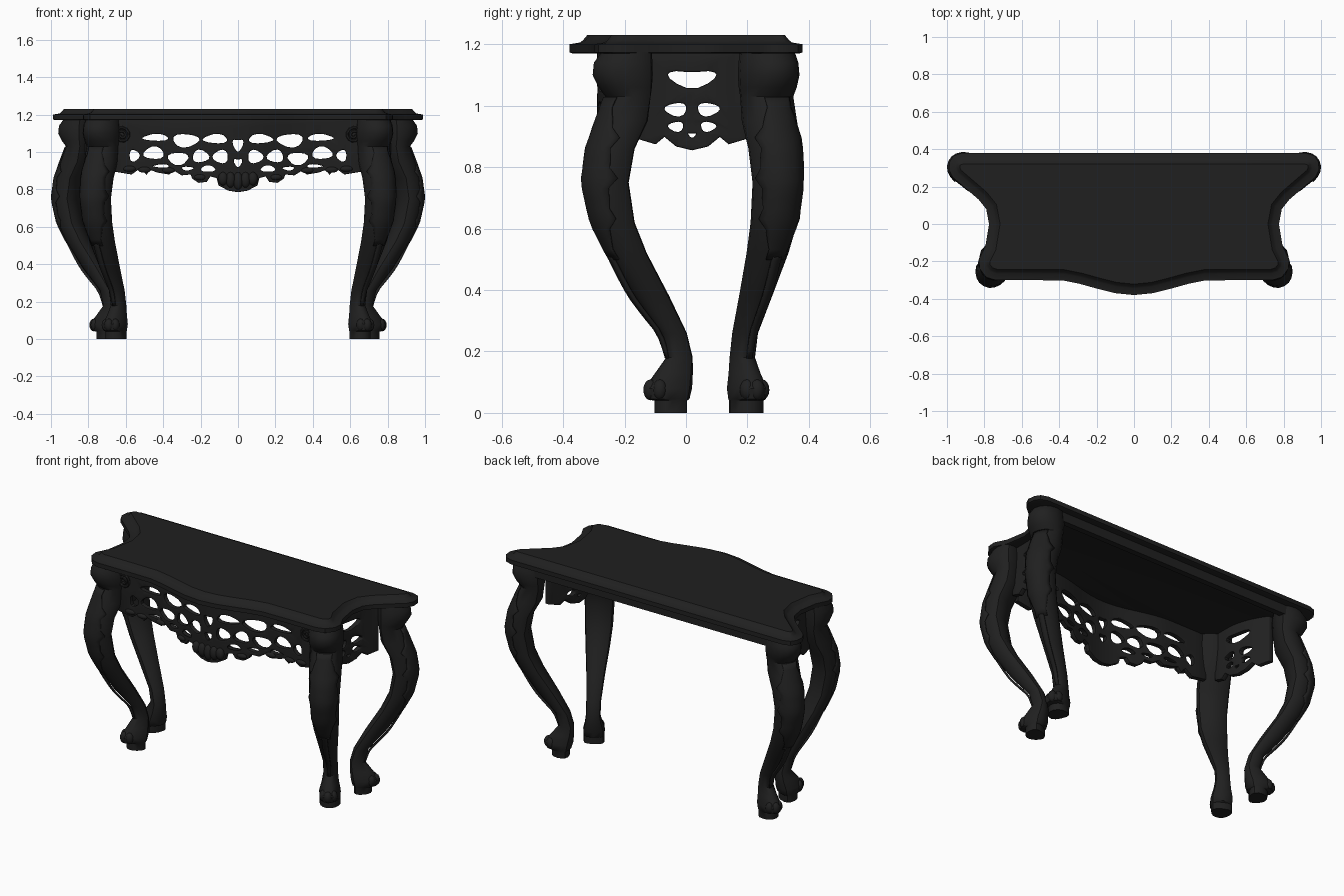
import bpy, bmesh, math
from mathutils import Vector

cube = bpy.data.objects.get("Cube")
if cube:
    bpy.data.objects.remove(cube, do_unlink=True)

black = bpy.data.materials.new("black lacquer")
black.use_nodes = True
black.diffuse_color = (0.0145, 0.0145, 0.0145, 1)
black.node_tree.nodes["Principled BSDF"].inputs["Base Color"].default_value = black.diffuse_color


def finish(name, bm, mirror=False, thickness=0):
    """Turn a bmesh into a shaded object, optionally thickened and mirrored."""
    bmesh.ops.recalc_face_normals(bm, faces=bm.faces)
    mesh = bpy.data.meshes.new(name)
    bm.to_mesh(mesh)
    bm.free()
    mesh.materials.append(black)
    obj = bpy.data.objects.new(name, mesh)
    bpy.context.collection.objects.link(obj)
    bpy.ops.object.select_all(action='DESELECT')
    obj.select_set(True)
    bpy.context.view_layer.objects.active = obj
    bpy.ops.object.shade_smooth_by_angle(angle=math.radians(35))
    if thickness:
        solid = obj.modifiers.new("thickness", 'SOLIDIFY')
        solid.thickness = thickness
        solid.offset = 0
    if mirror:
        obj.modifiers.new("mirror", 'MIRROR')
    return obj


def loft(bm, rings, closed=True):
    """Skin a list of equally long point rings."""
    rows = [[bm.verts.new(p) for p in ring] for ring in rings]
    n = len(rows[0])
    for a, b in zip(rows, rows[1:]):
        for i in range(n if closed else n - 1):
            j = (i + 1) % n
            bm.faces.new((a[i], a[j], b[j], b[i]))
    if closed:
        bm.faces.new(rows[0][::-1])
        bm.faces.new(rows[-1])


def ball(bm, centre, size):
    made = bmesh.ops.create_uvsphere(bm, u_segments=12, v_segments=8, radius=1)
    for v in made["verts"]:
        v.co = Vector(centre) + Vector(a * b for a, b in zip(v.co, size))


# Table top: moulded slab with bowed front and waisted sides
half = [(0, -.38), (.1, -.37), (.2, -.345), (.29, -.32), (.38, -.302), (.55, -.3), (.74, -.3),
        (.79, -.285), (.825, -.24), (.83, -.19), (.795, -.12), (.775, 0), (.79, .08), (.83, .13),
        (.9, .19), (.97, .25), (.99, .29), (.985, .335), (.965, .365), (.92, .38)]
outline = [Vector(p) for p in half + [(-x, y) for x, y in half[:0:-1]]]


def inset(points, d):
    out = []
    for i, p in enumerate(points):
        a = (p - points[i - 1]).normalized()
        b = (points[(i + 1) % len(points)] - p).normalized()
        na, nb = Vector((-a.y, a.x)), Vector((-b.y, b.x))
        out.append(p + (na + nb) * d / (1 + na.dot(nb)))
    return out


bm = bmesh.new()
layers = [(1.17, .012), (1.174, 0), (1.2, 0), (1.206, .035), (1.214, .045), (1.23, .058)]
loft(bm, [[(p.x, p.y, z) for p in inset(outline, d)] for z, d in layers])
finish("table_top", bm)

# Back rail under the top
bm = bmesh.new()
made = bmesh.ops.create_cube(bm, size=1)
for v in made["verts"]:
    v.co = (v.co.x * 1.78, .325 + v.co.y * .035, 1.145 + v.co.z * .06)
finish("back_rail", bm)

# Cabriole leg profile: height, inner reach, outer reach, half width
profile = [(0, 0, .1, .055), (.04, 0, .1, .055), (.045, -.01, .13, .056), (.08, -.02, .14, .058),
           (.13, -.025, .1, .046), (.18, -.025, .06, .039), (.26, -.003, .08, .04),
           (.38, .063, .18, .05), (.52, .15, .275, .066), (.62, .197, .33, .075),
           (.75, .22, .362, .08), (.86, .2, .345, .086), (.95, .152, .31, .088),
           (1.03, .142, .275, .087), (1.06, .138, .3, .093), (1.1, .135, .322, .097),
           (1.14, .135, .318, .094), (1.175, .138, .29, .088)]


def leg_point(origin, heading, z, angle, swell=0):
    for lo, hi in zip(profile, profile[1:]):
        if z <= hi[0]:
            break
    t = (z - lo[0]) / (hi[0] - lo[0])
    inner, outer, width = (lo[k] + (hi[k] - lo[k]) * t for k in (1, 2, 3))
    c, s = math.cos(angle), math.sin(angle)
    c, s = (math.copysign(abs(q) ** .85, q) for q in (c, s))
    along = (inner + outer) / 2 + ((outer - inner) / 2 + swell) * c
    across = (width + swell) * s * (1 - .25 * c)
    dx, dy = heading
    return (origin[0] + dx * along - dy * across, origin[1] + dy * along + dx * across, z)


def build_leg(name, origin, heading):
    heading = Vector(heading).normalized()

    def place(z, angle, swell=0):
        return leg_point(origin, heading, z, angle, swell)

    bm = bmesh.new()
    loft(bm, [[place(row[0], k * math.tau / 14) for k in range(14)] for row in profile])
    finish(name, bm, True)

    # Jagged leaf wrapped over the knee
    bm = bmesh.new()
    rows = []
    for i in range(17):
        spread = 1.4 * math.sin(math.pi * (i + 1) / 18) ** .7 + (.2 if i % 4 == 0 else -.1)
        rows.append([place(.5 + i * .033, spread * k / 4, .003) for k in range(-4, 5)])
    loft(bm, rows, closed=False)
    finish(name + "_leaf", bm, True, .006)

    # Trailing stem down the shin
    bm = bmesh.new()
    rows = []
    for i in range(12):
        z = .53 - i * .032
        lift = -.002 + .016 * math.sin(math.pi * i / 11)
        rows.append([place(z, .25 * k, lift) for k in (-1, 0, 1)])
    loft(bm, rows, closed=False)
    finish(name + "_stem", bm, True, .01)

    # Toes
    bm = bmesh.new()
    for angle in (-.9, 0, .9):
        ball(bm, place(.075, angle, -.018), (.024, .024, .034))
    finish(name + "_toes", bm, True)


build_leg("front_leg", (.635, -.008), (.46, -.89))
build_leg("back_leg", (.662, .18), (.9, .43))


def pierced(name, edge, holes, bend, mirror):
    """Flat carved panel with holes, rounded edges, then bent into place."""
    curve = bpy.data.curves.new(name, 'CURVE')
    curve.dimensions = '2D'
    curve.fill_mode = 'BOTH'
    curve.extrude, curve.bevel_depth, curve.bevel_resolution = .01, .005, 1

    def spline(points):
        s = curve.splines.new('POLY')
        s.points.add(len(points) - 1)
        for q, (u, v) in zip(s.points, points):
            q.co = (u, v, 0, 1)
        s.use_cyclic_u = True

    spline(edge + [(-u, v) for u, v in edge[::-1] if u])
    for u, v, ru, rv in holes:
        for side in ((1, -1) if u else (1,)):
            ring = []
            for k in range(14):
                a = k * math.tau / 14
                c, s = math.cos(a), math.sin(a)
                # Central holes are heart shaped, the others are wavy
                r = 1.07 + .1 * math.sin(3 * a + 20 * u) if u else 1
                rise = r * s if u else s + .7 * abs(c) - .35
                ring.append((side * (u + ru * r * c), v + rv * rise))
            spline(ring)
    temp = bpy.data.objects.new(name + "_curve", curve)
    bpy.context.collection.objects.link(temp)
    graph = bpy.context.evaluated_depsgraph_get()
    flat = bpy.data.meshes.new_from_object(temp.evaluated_get(graph))
    bpy.data.objects.remove(temp, do_unlink=True)
    bm = bmesh.new()
    bm.from_mesh(flat)
    bpy.data.meshes.remove(flat)
    bmesh.ops.remove_doubles(bm, verts=bm.verts, dist=.0002)
    for i in range(-13, 14):
        bmesh.ops.bisect_plane(bm, geom=bm.verts[:] + bm.edges[:] + bm.faces[:],
                               plane_co=(i * .045, 0, 0), plane_no=(1, 0, 0))
    for v in bm.verts:
        v.co = bend(*v.co)
    finish(name, bm, mirror)


def front_y(x):
    return -.2 - .0375 * (1 + math.cos(math.pi * min(abs(x), .42) / .42))


# Front apron
front_edge = [(0, .79), (.05, .798), (.1, .825), (.11, .865), (.15, .875), (.17, .845), (.21, .84),
              (.24, .86), (.25, .885), (.3, .88), (.34, .905), (.37, .885), (.43, .895), (.47, .91),
              (.49, .885), (.52, .92), (.57, .885), (.66, .9), (.66, 1.172)]
front_holes = [(0, 1.04, .034, .036), (0, .945, .028, .026), (.12, 1.07, .066, .028),
               (.28, 1.062, .07, .038), (.44, 1.077, .07, .022), (.092, .975, .043, .038),
               (.2, .977, .046, .036), (.32, .965, .056, .036), (.45, .994, .056, .036),
               (.555, .98, .03, .034), (.16, .91, .036, .016), (.27, .912, .034, .014),
               (.41, .925, .045, .013)]
pierced("front_apron", front_edge, front_holes, lambda u, v, d: (u, front_y(u) - d, v), False)

# Side aprons
side_edge = [(0, .86), (.05, .872), (.09, .905), (.12, .88), (.17, .895), (.17, 1.172)]
side_holes = [(0, 1.09, .085, .032), (.052, .988, .038, .025), (.052, .932, .028, .02), (0, .905, .018, .012)]
pierced("side_apron", side_edge, side_holes,
        lambda u, v, d: (.715 + 1.5 * max(0, u + .07) ** 2 + d, u + .02, v), True)

# Carved shell at the centre of the apron and buds beside it
bm = bmesh.new()
for k in range(-2, 3):
    ball(bm, (k * .04, front_y(0) - .012, .845 + .006 * abs(k)), (.026, .022, .048 - .006 * abs(k)))
for x, z in ((.2, .865), (.37, .902), (.5, .905), (.58, .91)):
    for side in (-1, 1):
        ball(bm, (side * x, front_y(x) - .012, z), (.035, .015, .016))
finish("apron_carving", bm)

# Spiral scrolls where the apron meets the front legs
bm = bmesh.new()
rings = []
for i in range(25):
    a, r = i * .55, .045 - i * .0016
    hub = Vector((.62 + r * math.cos(a), -.222, 1.09 + r * math.sin(a)))
    out = Vector((math.cos(a), 0, math.sin(a)))
    rings.append([hub + .008 * (out * math.cos(t) + Vector((0, math.sin(t), 0)))
                  for t in (k * math.tau / 6 for k in range(6))])
loft(bm, rings)
finish("apron_scroll", bm, True)
